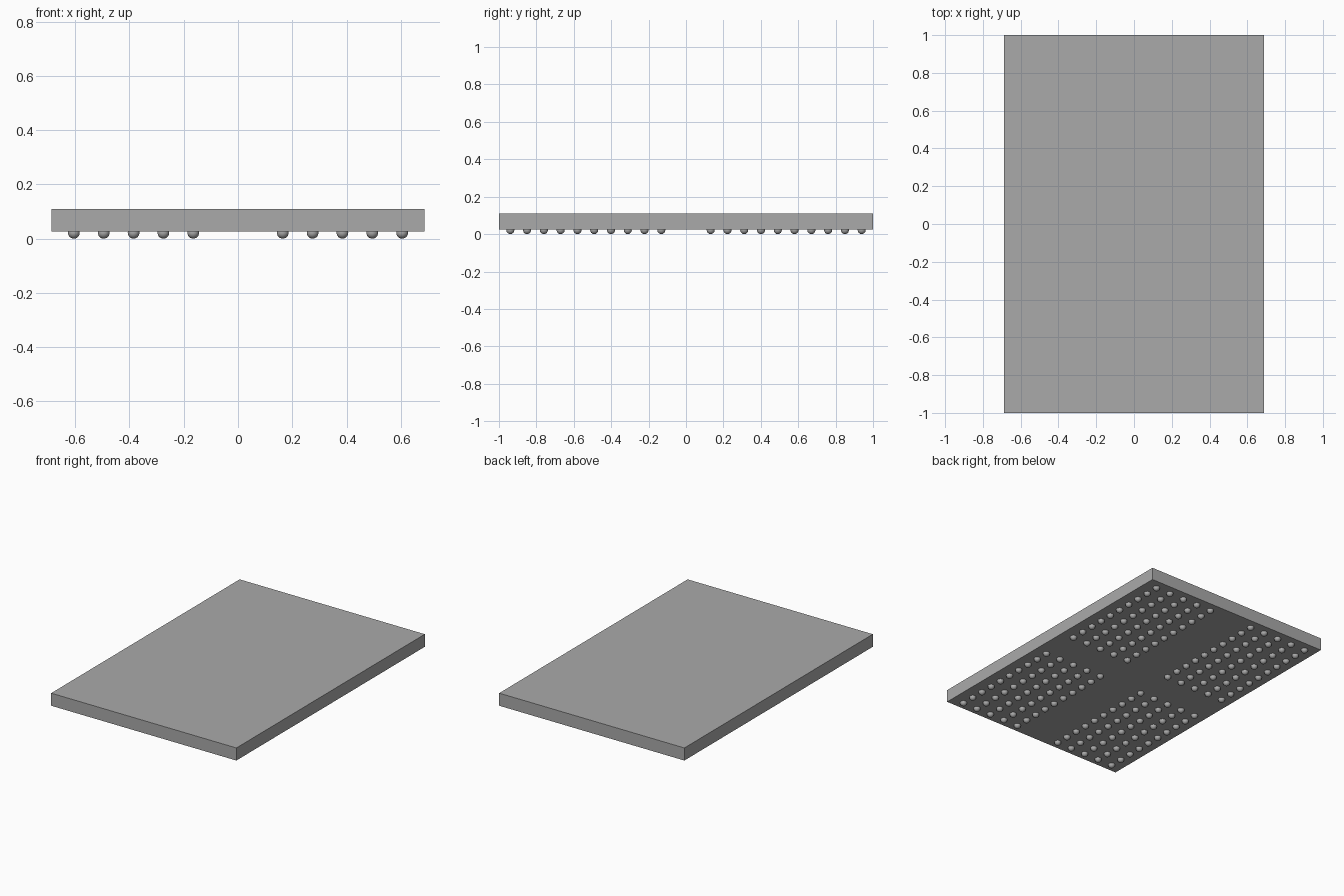
import bpy
import bmesh
from mathutils import Matrix

# Remove the default object
cube = bpy.data.objects.get("Cube")
if cube:
    bpy.data.objects.remove(cube, do_unlink=True)

# Single flat grey
grey = bpy.data.materials.new("neutral_grey")
grey.use_nodes = True
colour = (0.4, 0.4, 0.4, 1)
grey.diffuse_color = colour
grey.node_tree.nodes["Principled BSDF"].inputs["Base Color"].default_value = colour

WIDTH, LENGTH, TOP, UNDERSIDE = 1.376, 2.0, 0.11, 0.0255
BALL_RADIUS = 0.0215
COLUMNS, ROWS = 5, 10
FIRST_X, PITCH_X = 0.165, 0.11
FIRST_Y, PITCH_Y = 0.132, 0.0897


def finish(bm, name):
    mesh = bpy.data.meshes.new(name)
    bm.to_mesh(mesh)
    bm.free()
    mesh.materials.append(grey)
    obj = bpy.data.objects.new(name, mesh)
    bpy.context.collection.objects.link(obj)
    return obj


# Flat rectangular package body
bm = bmesh.new()
place = Matrix.Translation((0, 0, (TOP + UNDERSIDE) / 2))
size = Matrix.Diagonal((WIDTH, LENGTH, TOP - UNDERSIDE, 1))
bmesh.ops.create_cube(bm, size=1, matrix=place @ size)
finish(bm, "package_body")

# One block of solder balls, mirrored to all four corners
bm = bmesh.new()
for column in range(COLUMNS):
    for row in range(ROWS):
        spot = (FIRST_X + column * PITCH_X, FIRST_Y + row * PITCH_Y, BALL_RADIUS)
        bmesh.ops.create_uvsphere(bm, u_segments=24, v_segments=12,
                                  radius=BALL_RADIUS, matrix=Matrix.Translation(spot))
for face in bm.faces:
    face.smooth = True
balls = finish(bm, "solder_balls")
mirror = balls.modifiers.new("four_blocks", "MIRROR")
mirror.use_axis = (True, True, False)
mirror.use_mirror_merge = False
